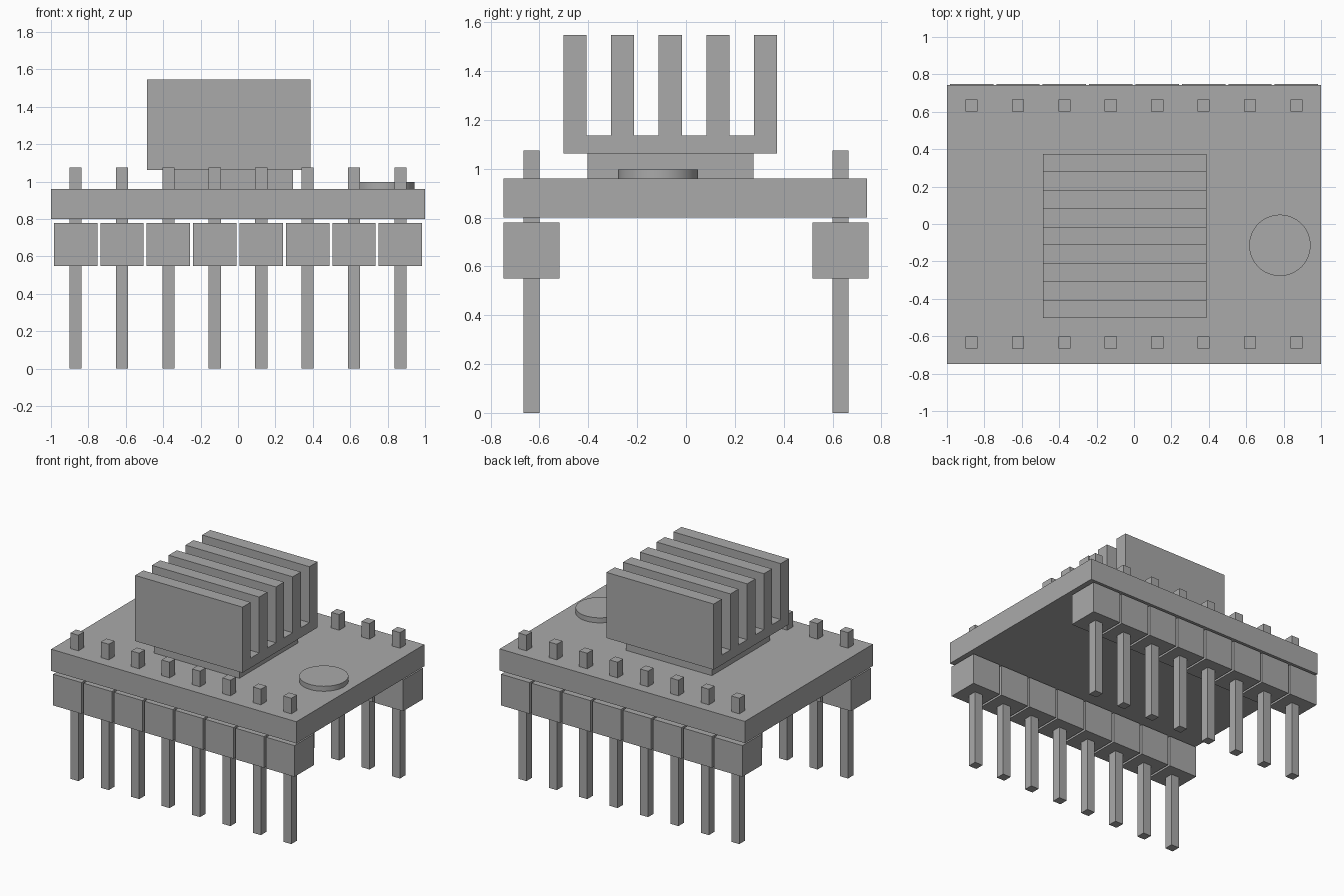
import bpy
import bmesh
from mathutils import Matrix, Vector

cube = bpy.data.objects.get("Cube")
if cube:
    bpy.data.objects.remove(cube, do_unlink=True)

# One plain grey for every part
grey = bpy.data.materials.new("plain_grey")
grey.use_nodes = True
colour = (0.4, 0.4, 0.4, 1)
grey.diffuse_color = colour
grey.node_tree.nodes["Principled BSDF"].inputs["Base Color"].default_value = colour


def finish(name, bm):
    """Turn a bmesh into a named, coloured object."""
    bmesh.ops.recalc_face_normals(bm, faces=bm.faces)
    mesh = bpy.data.meshes.new(name)
    bm.to_mesh(mesh)
    bm.free()
    mesh.materials.append(grey)
    obj = bpy.data.objects.new(name, mesh)
    bpy.context.collection.objects.link(obj)
    return obj


def box(name, x, y, z):
    """Box spanning the given (low, high) ranges."""
    bm = bmesh.new()
    size = [b - a for a, b in (x, y, z)]
    centre = [(a + b) / 2 for a, b in (x, y, z)]
    matrix = Matrix.Translation(centre) @ Matrix.Diagonal((*size, 1))
    bmesh.ops.create_cube(bm, size=1, matrix=matrix)
    return finish(name, bm)


def around(centre, width):
    return (centre - width / 2, centre + width / 2)


# Circuit board and the chip on it
BOARD_TOP = 0.96
box("board", (-1, 1), (-0.748, 0.742), (0.80, BOARD_TOP))
box("chip", (-0.404, 0.294), (-0.404, 0.276), (BOARD_TOP, 1.063))

# Heat sink: comb profile extruded along x
FINS, FIN_WIDTH, FIN_STEP = 5, 0.095, 0.195
SINK_BOTTOM, FIN_ROOT, FIN_TOP = 1.063, 1.135, 1.547
first = -0.502
last = first + (FINS - 1) * FIN_STEP + FIN_WIDTH
profile = [(last, SINK_BOTTOM), (first, SINK_BOTTOM)]
for i in range(FINS):
    a = first + i * FIN_STEP
    b = a + FIN_WIDTH
    if i > 0:
        profile.append((a, FIN_ROOT))
    profile += [(a, FIN_TOP), (b, FIN_TOP)]
    if i < FINS - 1:
        profile.append((b, FIN_ROOT))
bm = bmesh.new()
face = bm.faces.new([bm.verts.new((-0.487, y, z)) for y, z in profile])
side = bmesh.ops.extrude_face_region(bm, geom=[face], use_keep_orig=True)
moved = [v for v in side["geom"] if isinstance(v, bmesh.types.BMVert)]
bmesh.ops.translate(bm, verts=moved, vec=Vector((0.875, 0, 0)))
finish("heat_sink", bm)

# Round adjuster disc
bm = bmesh.new()
bmesh.ops.create_cone(bm, cap_ends=True, segments=64, radius1=0.164, radius2=0.164,
                      depth=0.037, matrix=Matrix.Translation((0.78, -0.114, 0.9785)))
disc = finish("adjuster_disc", bm)
bpy.ops.object.select_all(action="DESELECT")
disc.select_set(True)
bpy.context.view_layer.objects.active = disc
bpy.ops.object.shade_smooth_by_angle()

# Two rows of header pins, each with its own spacer block
PINS, PITCH = 8, 0.248
for row, y in (("front", -0.633), ("back", 0.633)):
    for i in range(PINS):
        x = (i - (PINS - 1) / 2) * PITCH
        box(f"{row}_pin_{i + 1}", around(x, 0.065), around(y, 0.065), (0, 1.075))
        box(f"{row}_spacer_{i + 1}", around(x, 0.232), around(y, 0.23), (0.55, 0.78))
